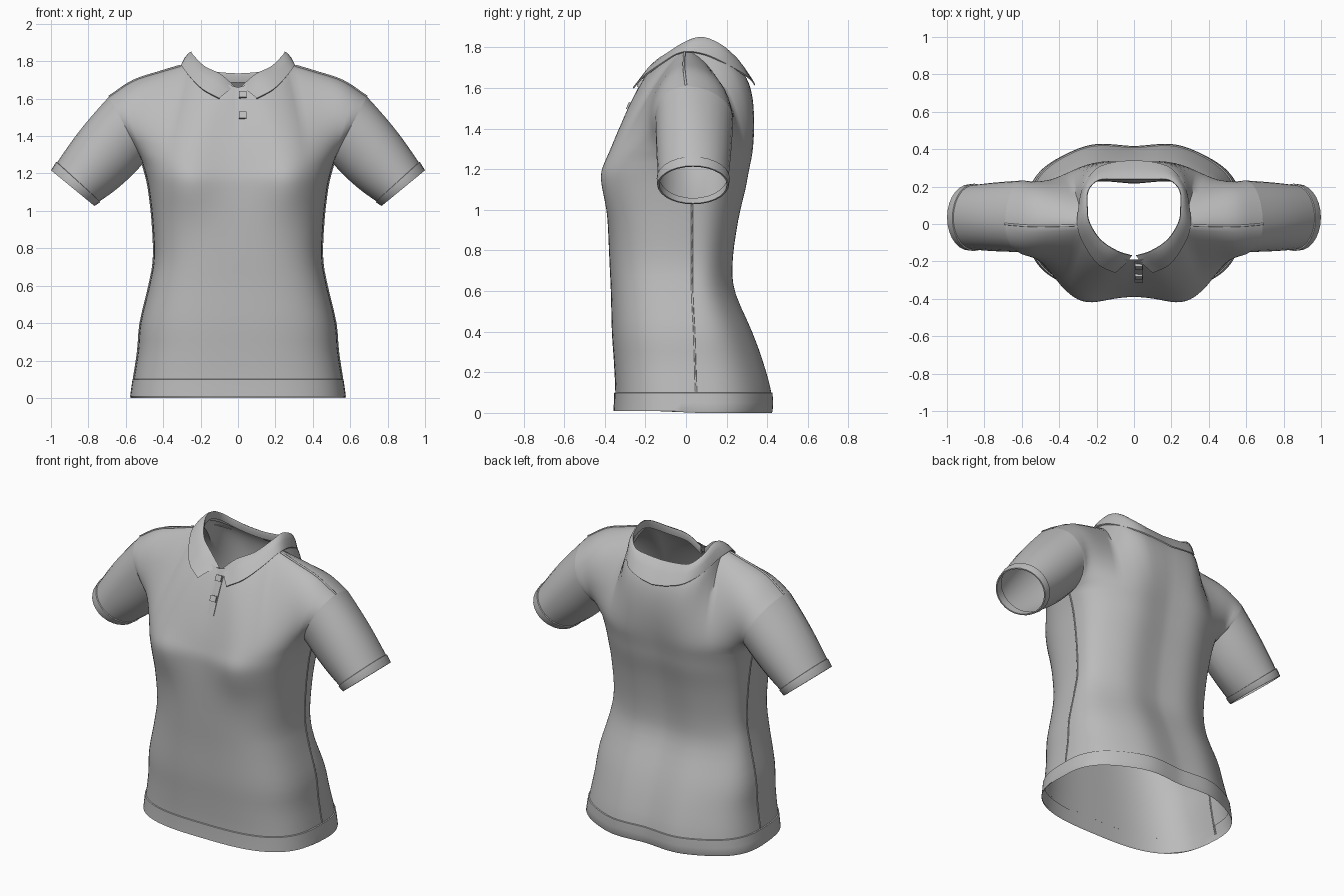
import bpy, bmesh, math
from mathutils import Vector as V
from mathutils.bvhtree import BVHTree

if "Cube" in bpy.data.objects:
    bpy.data.objects.remove(bpy.data.objects["Cube"])

fabric = bpy.data.materials.new("grey fabric")
fabric.diffuse_color = (0.5, 0.5, 0.5, 1)
fabric.use_nodes = True
fabric.node_tree.nodes["Principled BSDF"].inputs["Base Color"].default_value = fabric.diffuse_color


def spline(pts, t):
    """Catmull-Rom through pts, t in 0..1."""
    n = len(pts) - 1
    x = min(max(t, 0), 1) * n
    i = min(int(x), n - 1)
    u = x - i
    b, c = V(pts[i]), V(pts[i + 1])
    a = V(pts[i - 1]) if i else 2 * b - c
    d = V(pts[i + 2]) if i + 2 <= n else 2 * c - b
    return 0.5 * (2 * b + (c - a) * u + (2 * a - 5 * b + 4 * c - d) * u ** 2
                  + (3 * b - a - 3 * c + d) * u ** 3)


def bezier(a, b, c, d, t):
    s = 1 - t
    return a * s ** 3 + b * 3 * s * s * t + c * 3 * s * t * t + d * t ** 3


def make(name, grids, mirror=True, closed=False, angle=45):
    """Skin grids of points, weld them, then mirror to the other side."""
    bm = bmesh.new()
    for g in grids:
        rows = [[bm.verts.new(p) for p in r] for r in g]
        for r, q in zip(rows, rows[1:]):
            for k in range(len(r) if closed else len(r) - 1):
                m = (k + 1) % len(r)
                bm.faces.new((r[k], r[m], q[m], q[k]))
    bmesh.ops.remove_doubles(bm, verts=bm.verts, dist=0.0008)
    bmesh.ops.recalc_face_normals(bm, faces=bm.faces)
    me = bpy.data.meshes.new(name)
    bm.to_mesh(me)
    bm.free()
    ob = bpy.data.objects.new(name, me)
    bpy.context.collection.objects.link(ob)
    me.materials.append(fabric)
    if mirror:
        md = ob.modifiers.new("mirror", 'MIRROR')
        md.use_clip = True
        md.merge_threshold = 0.001
    bpy.ops.object.select_all(action='DESELECT')
    bpy.context.view_layer.objects.active = ob
    ob.select_set(True)
    bpy.ops.object.shade_smooth_by_angle(angle=math.radians(angle))
    return ob


# Torso sections: height, half width, front y, back y, side seam y
SECTIONS = [(0, .572, -.352, .405, .06), (.1, .558, -.348, .405, .05),
            (.25, .535, -.355, .365, .045), (.4, .522, -.365, .31, .04),
            (.6, .475, -.37, .225, .03), (.75, .45, -.377, .215, .03),
            (.95, .458, -.385, .243, .03), (1.1, .475, -.388, .278, .03),
            (1.18, .49, -.385, .293, .03), (1.25, .51, -.367, .307, .03)]
# Collar, front tip to centre back: outer edge and top rim
OUTER = [(.10, -.26, 1.60), (.19, -.215, 1.65), (.26, -.12, 1.72),
         (.30, -.02, 1.775), (.295, .09, 1.765), (.27, .20, 1.715),
         (.20, .295, 1.66), (.10, .33, 1.63), (0, .338, 1.615)]
RIM = [(.012, -.17, 1.66), (.09, -.145, 1.73), (.18, -.085, 1.775),
       (.24, .01, 1.835), (.25, .09, 1.85), (.245, .18, 1.81),
       (.19, .235, 1.76), (.10, .24, 1.742), (0, .24, 1.735)]
NECK = [(V(a) + V(b)) / 2 - V((0, 0, .018)) for a, b in zip(OUTER, RIM)]
FRONT_NECK = [V((0, -.19, 1.66)), V((.06, -.187, 1.675))] + NECK[1:4]
BACK_NECK = NECK[:2:-1]
SHOULDER = [NECK[3], V((.42, -.01, 1.742)), V((.56, -.01, 1.695)), V((.69, 0, 1.61))]
# How each panel leaves the neckline and shoulder, centre to armhole
FRONT_TOP = [(0, -.06, -.10), (.01, -.08, -.09), (.02, -.12, -.07), (.01, -.16, -.05), (-.01, -.22, -.02)]
BACK_TOP = [(0, .06, -.09), (.01, .08, -.08), (.03, .17, -.045), (.02, .28, -.03), (-.01, .31, -.02)]
N, M, SPLIT = 24, 14, 0.5


def torso_point(front, f, t, grow=0.0):
    """Point below the armpit; f runs from the centre to the side seam."""
    z, w, yf, yb, ys = spline(SECTIONS, t)
    th = math.pi / 2 * f ** 1.3
    n = 3.0 if front else 2.6
    c = max(math.cos(th), 0) ** (2 / n) if f < 1 else 0
    x = (w + grow) * math.sin(th) ** (2 / n)
    if front:
        tall = .19 if z < 1.18 else .16
        bust = .053 * math.exp(-((x - .28) / .15) ** 2 - ((z - 1.18) / tall) ** 2)
        return V((x, ys + (yf - grow - ys) * c - bust * min(1, c * 1.5),
                  z + (.018 * c if t == 0 else 0)))
    blade = .024 * math.exp(-((x - .22) / .15) ** 2)
    return V((x, ys + (yb + grow - ys) * c + blade * c, z))


def upper_point(front, f, s):
    """Point between the armpit level and the neckline or shoulder seam."""
    p0 = torso_point(front, f, 1)
    if f <= SPLIT:
        p3 = spline(FRONT_NECK if front else BACK_NECK, f / SPLIT)
    else:
        p3 = spline(SHOULDER, (f - SPLIT) / (1 - SPLIT))
    up = (p0 - torso_point(front, f, .98)).normalized() * .13
    d1 = up.lerp(V((0, -.22 if front else .27, .04)), f ** (6 if front else 5))
    d2 = spline(FRONT_TOP if front else BACK_TOP, f)
    return bezier(p0, p0 + d1, p3 + d2, p3, s)


# Torso: front and back panels welded at the side and shoulder seams
cols = [i / N for i in range(N + 1)]
panels = []
for front in (True, False):
    g = [[torso_point(front, f, j / 30) for f in cols] for j in range(3, 31)]
    g += [[upper_point(front, f, j / M) for f in cols] for j in range(1, M + 1)]
    panels.append(g)
torso = make("torso", panels, angle=60)

# Hem band
make("hem_band", [[[torso_point(fr, f, t, g) for f in cols]
                   for t, g in ((0, .002), (.01, .006), (.06, .006), (.11, .006), (.112, 0))]
                  for fr in (True, False)], angle=40)

# Sleeves: armhole loop blended to a tilted cuff ellipse
armhole = [upper_point(True, 1, j / M) for j in range(M + 1)]
armhole += [upper_point(False, 1, j / M) for j in range(M - 1, 0, -1)]
CUFF, ALONG = V((.884, .035, 1.122)), V((.112, 0, .092))


def sleeve_ring(t, scale=1.0):
    ring = []
    for k, a in enumerate(armhole):
        ph = math.pi * k / M
        off = -math.cos(ph) * ALONG + V((0, -.17 * math.sin(ph), 0))
        p = a.lerp(CUFF + off, t)
        p += V((off.x, off.y * .2, off.z)) * .09 * math.sin(math.pi * t)
        ring.append(p + off * (scale - 1))
    return ring


make("sleeve", [[sleeve_ring(j / 10) for j in range(10)] + [sleeve_ring(.94)]],
     closed=True, angle=50)
make("sleeve_cuff", [[sleeve_ring(.89, .99), sleeve_ring(.895, 1.04), sleeve_ring(.99, 1.04),
                      sleeve_ring(1, 1.03), sleeve_ring(1, .98), sleeve_ring(.88, .96)]],
     closed=True, angle=40)

# Collar: folded leaf with a short inner stand
rows = []
for j in range(33):
    o, r = spline(OUTER, j / 32), spline(RIM, j / 32)
    n = V((r.x, r.y - .05, 0)).normalized()
    lift = n * .006 + V((0, 0, .006))
    rows.append([o - lift * .5, o + lift * .4, o.lerp(r, .5) + lift * 1.4, o.lerp(r, .85) + lift,
                 r, r - n * .003 - V((0, 0, .015)), r + n * .004 - V((0, 0, .05))])
make("collar", [rows], angle=50)

# Button placket laid on the torso front
tree = BVHTree.FromPolygons([v.co for v in torso.data.vertices],
                            [p.vertices for p in torso.data.polygons])


def front_y(x, z):
    hit = tree.ray_cast(V((x, -2, z)), V((0, 1, 0)))[0]
    return hit.y if hit and hit.y < 0 else -.19


strip = []
for j in range(13):
    z = 1.42 + .235 * j / 12
    edge = [(.003, .002), (.003, -.005), (.025, -.006), (.048, -.005), (.048, .002)]
    strip.append([V((x, front_y(x, z) + d, z)) for x, d in edge])
make("placket", [strip], mirror=False, angle=40)

# Square buttons
for z in (1.62, 1.51):
    bpy.ops.mesh.primitive_cube_add(size=1, location=(.025, front_y(.025, z) - .009, z))
    b = bpy.context.object
    b.name = "button"
    b.scale = (.04, .02, .036)
    b.rotation_euler.x = math.radians(-25)
    b.data.materials.append(fabric)
    bv = b.modifiers.new("bevel", 'BEVEL')
    bv.width, bv.segments = .006, 1

# Raised seams along the shoulders and sides


def seam(name, pts, r):
    ring = [(math.cos(a * math.pi / 3) * r, math.sin(a * math.pi / 3) * r) for a in range(6)]
    grid = []
    for i, p in enumerate(pts):
        d = (pts[min(i + 1, len(pts) - 1)] - pts[max(i - 1, 0)]).normalized()
        u = d.cross(V((0, 1, 0))).normalized()
        grid.append([p + u * a + d.cross(u) * b for a, b in ring])
    make(name, [grid], closed=True, angle=70)


seam("shoulder_seam", [spline(SHOULDER, j / 12) for j in range(1, 13)], .006)
seam("side_seam", [torso_point(True, 1, j / 24) for j in range(1, 25)], .005)
